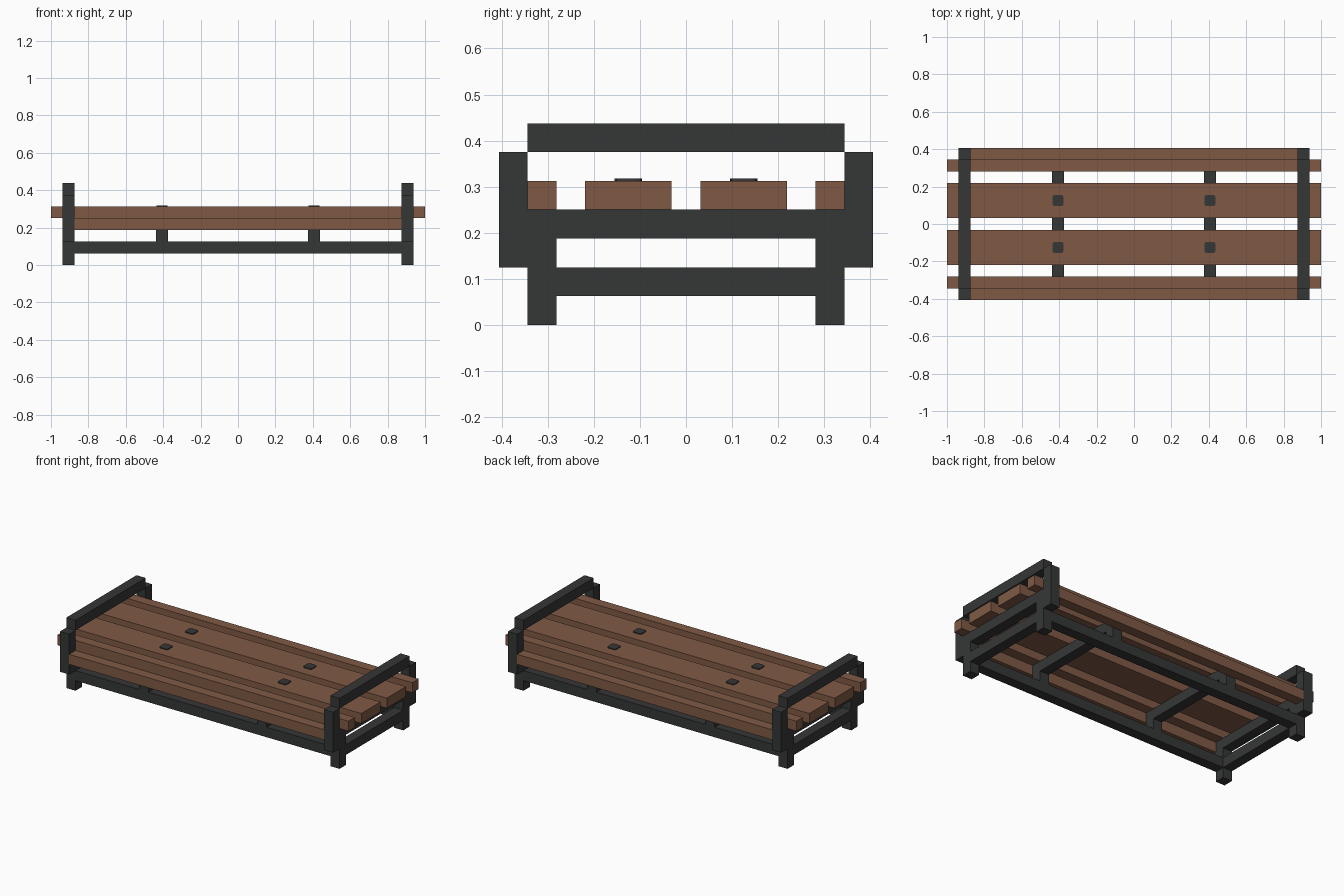
import bpy, bmesh

cube = bpy.data.objects.get("Cube")
if cube:
    bpy.data.objects.remove(cube, do_unlink=True)

U = 1 / 16  # bar thickness, used as the module


def material(name, rgb):
    m = bpy.data.materials.new(name)
    m.use_nodes = True
    m.diffuse_color = (*rgb, 1)
    bsdf = next(n for n in m.node_tree.nodes if n.type == 'BSDF_PRINCIPLED')
    bsdf.inputs["Base Color"].default_value = (*rgb, 1)
    bsdf.inputs["Roughness"].default_value = 0.7
    return m


WOOD = material("brown wood", (0.215, 0.102, 0.060))
METAL = material("dark metal", (0.036, 0.037, 0.037))


def box(name, mat, x, y, z, bevel=0):
    """Box from (min, max) ranges in modules; bevel rounds the upright edges."""
    bm = bmesh.new()
    bmesh.ops.create_cube(bm, size=1)
    for v in bm.verts:
        v.co = [(r[0] if c < 0 else r[1]) * U for c, r in zip(v.co, (x, y, z))]
    if bevel:
        upright = [e for e in bm.edges
                   if abs(e.verts[0].co.z - e.verts[1].co.z) > 1e-5]
        bmesh.ops.bevel(bm, geom=upright, offset=bevel * U, segments=2,
                        profile=0.5, affect='EDGES')
    mesh = bpy.data.meshes.new(name)
    bm.to_mesh(mesh)
    bm.free()
    mesh.materials.append(mat)
    ob = bpy.data.objects.new(name, mesh)
    bpy.context.collection.objects.link(ob)
    return ob


def side(s, a, b):
    """Range a..b mirrored to the negative side when s is -1."""
    return (a, b) if s > 0 else (-b, -a)


SIDES_X = ((1, "left"), (-1, "right"))
SIDES_Y = ((1, "back"), (-1, "front"))

# End frames and cross supports
for sx, nx in SIDES_X:
    ex = side(sx, 14, 15)
    box(f"top_rail_{nx}", METAL, ex, (-5.5, 5.5), (6, 7))
    box(f"middle_rail_{nx}", METAL, ex, (-4.5, 4.5), (3, 4))
    box(f"lower_rail_{nx}", METAL, ex, (-4.5, 4.5), (1, 2))
    bx = side(sx, 6, 7)
    box(f"cross_beam_{nx}", METAL, bx, (-5.5, 5.5), (3, 4))
    for sy, ny in SIDES_Y:
        box(f"leg_{ny}_{nx}", METAL, ex, side(sy, 4.5, 5.5), (0, 4))
        box(f"upright_{ny}_{nx}", METAL, ex, side(sy, 5.5, 6.5), (2, 6))
        box(f"support_post_{ny}_{nx}", METAL, bx, side(sy, 4.5, 5.5), (2, 3))
        # Bolt heads sit on the wide planks
        box(f"bolt_{ny}_{nx}", METAL, side(sx, 6.02, 6.98),
            side(sy, 1.52, 2.48), (5, 5.08), bevel=0.2)

# Long rails and planks, front and back
for sy, ny in SIDES_Y:
    box(f"long_rail_{ny}", METAL, (-14, 14), side(sy, 4.5, 5.5), (1, 2))
    box(f"wide_plank_{ny}", WOOD, (-16, 16), side(sy, 0.5, 3.5), (4, 5))
    box(f"narrow_plank_{ny}", WOOD, (-16, 16), side(sy, 4.5, 5.5), (4, 5))
    box(f"outer_plank_{ny}", WOOD, (-14, 14), side(sy, 5.5, 6.5), (3, 4))
